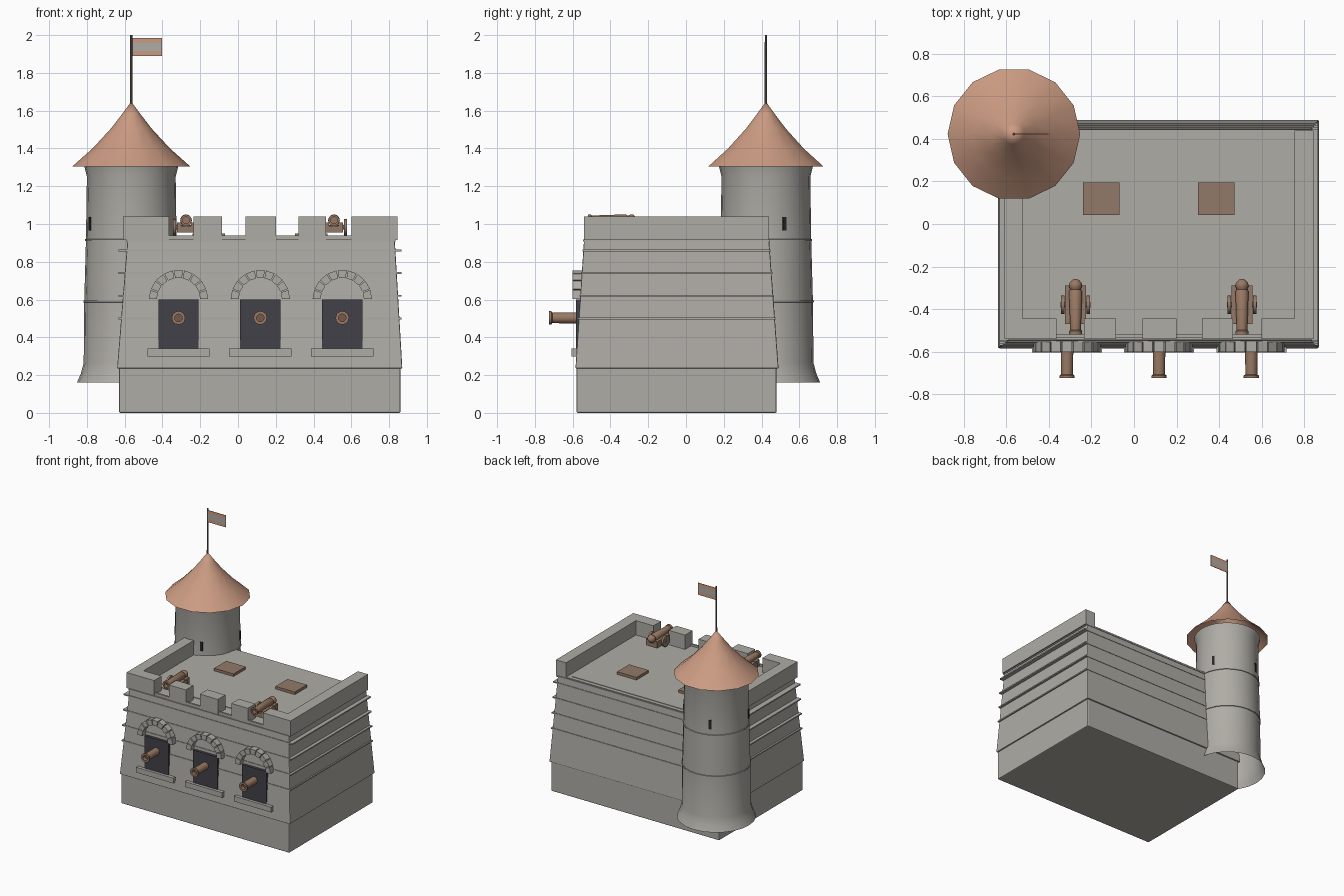
import bpy, bmesh
from math import pi, sin, cos, radians
from mathutils import Matrix, Vector

if "Cube" in bpy.data.objects:
    bpy.data.objects.remove(bpy.data.objects["Cube"], do_unlink=True)


def material(name, rgb):
    m = bpy.data.materials.new(name)
    m.use_nodes = True
    m.diffuse_color = (*rgb, 1)
    m.node_tree.nodes["Principled BSDF"].inputs["Base Color"].default_value = (*rgb, 1)
    return m


STONE = material("warm grey stone", (0.43, 0.415, 0.38))
ROOF = material("terracotta", (0.60, 0.33, 0.225))
WOOD = material("brown wood", (0.29, 0.195, 0.14))
GUN = material("bronze", (0.32, 0.19, 0.125))
BORE = material("dark bronze", (0.17, 0.10, 0.07))
DARK = material("window dark", (0.054, 0.052, 0.066))
SLIT = material("slit black", (0.02, 0.02, 0.023))
POLE = material("pole brown", (0.16, 0.125, 0.10))


def finish(name, bm, mat, smooth=False):
    bmesh.ops.recalc_face_normals(bm, faces=bm.faces)
    me = bpy.data.meshes.new(name)
    bm.to_mesh(me)
    bm.free()
    me.materials.append(mat)
    ob = bpy.data.objects.new(name, me)
    bpy.context.collection.objects.link(ob)
    if smooth:
        bpy.ops.object.select_all(action='DESELECT')
        ob.select_set(True)
        bpy.context.view_layer.objects.active = ob
        bpy.ops.object.shade_smooth_by_angle(angle=radians(40))
    return ob


def frustum(name, mat, z0, bottom, z1, top, bevel=0):
    """Block between two rectangles given as (x0, x1, y0, y1)."""
    bm = bmesh.new()
    rings = []
    for z, (x0, x1, y0, y1) in ((z0, bottom), (z1, top)):
        rings.append([bm.verts.new((x, y, z)) for x, y in
                      ((x0, y0), (x1, y0), (x1, y1), (x0, y1))])
    bm.faces.new(rings[0])
    bm.faces.new(rings[1])
    for i in range(4):
        j = (i + 1) % 4
        bm.faces.new((rings[0][i], rings[0][j], rings[1][j], rings[1][i]))
    ob = finish(name, bm, mat)
    if bevel:
        mod = ob.modifiers.new("soft edges", 'BEVEL')
        mod.width = bevel
        mod.segments = 2
    return ob


def box(name, mat, x0, x1, y0, y1, z0, z1, bevel=0):
    return frustum(name, mat, z0, (x0, x1, y0, y1), z1, (x0, x1, y0, y1), bevel)


def lathe(name, mat, profile, sides, place, caps=False, smooth=True):
    """Spin (radius, height) points round the local z axis."""
    bm = bmesh.new()
    rings = [[bm.verts.new((r * cos(2 * pi * i / sides), r * sin(2 * pi * i / sides), z))
              for i in range(sides)] for r, z in profile]
    for a, b in zip(rings, rings[1:]):
        for i in range(sides):
            j = (i + 1) % sides
            bm.faces.new((a[i], a[j], b[j], b[i]))
    if caps:
        bm.faces.new(rings[0])
        bm.faces.new(rings[-1])
    bmesh.ops.remove_doubles(bm, verts=bm.verts, dist=1e-5)
    bm.transform(place)
    return finish(name, bm, mat, smooth)


def at(x, y, z):
    return Matrix.Translation((x, y, z))


FORWARD = Matrix.Rotation(pi / 2, 4, 'X')    # local z points to the front
SIDEWAYS = Matrix.Rotation(pi / 2, 4, 'Y')   # local z points to +x

# Main building
LOW, HIGH = (-0.64, 0.87, -0.585, 0.49), (-0.585, 0.83, -0.54, 0.44)
Z_LOW, Z_HIGH = 0.235, 0.915
box("plinth", STONE, -0.63, 0.86, -0.58, 0.48, 0, 0.24, 0.008)
frustum("sloping_walls", STONE, Z_LOW, LOW, Z_HIGH, HIGH, 0.006)

# Thin string courses, as wide as the foot of the wall
for n, z in enumerate((0.50, 0.62, 0.74, 0.86)):
    t = (z - Z_LOW) / (Z_HIGH - Z_LOW)
    y0, y1 = (a + (b - a) * t for a, b in zip(LOW[2:], HIGH[2:]))
    box(f"string_course_{n}", STONE, -0.632, 0.865, y0 - 0.004, y1 + 0.004, z - 0.005, z + 0.005)
box("roof_edge_course", STONE, -0.59, 0.835, -0.545, 0.445, 0.908, 0.918)
box("roof_deck", STONE, -0.525, 0.755, -0.53, 0.44, 0.91, 0.925)
box("roof_deck_panel", STONE, -0.49, 0.725, -0.41, 0.41, 0.92, 0.929)
box("front_curb", STONE, -0.525, 0.755, -0.535, -0.52, 0.91, 0.94)

# Parapets and merlons
box("right_parapet", STONE, -0.61, -0.525, -0.54, 0.44, 0.915, 1.04)
box("left_parapet", STONE, 0.755, 0.845, -0.54, 0.44, 0.915, 1.04)
for n, (x0, x1) in enumerate(((-0.525, -0.365), (-0.235, -0.085), (0.04, 0.2),
                              (0.32, 0.465), (0.6, 0.755))):
    box(f"merlon_{n}", STONE, x0, x1, -0.54, -0.445, 0.915, 1.04)

# Roof hatches
for n, x in enumerate((-0.155, 0.388)):
    box(f"hatch_{n}", WOOD, x - 0.086, x + 0.086, 0.042, 0.195, 0.92, 0.95)


def arch_stone(name, x, z, a0, a1, r0=0.115, r1=0.157):
    bm = bmesh.new()
    back = [bm.verts.new((x + r * cos(a), -0.54, z + r * sin(a)))
            for r, a in ((r0, a0), (r1, a0), (r1, a1), (r0, a1))]
    face = bm.faces.new(back)
    out = bmesh.ops.extrude_face_region(bm, geom=[face])["geom"]
    bmesh.ops.translate(bm, vec=Vector((0, -0.062, 0)),
                        verts=[v for v in out if isinstance(v, bmesh.types.BMVert)])
    finish(name, bm, STONE)


# Gun windows with sill, arch and barrel
STONES = 9
for n, x in enumerate((-0.315, 0.118, 0.552)):
    box(f"window_{n}", DARK, x - 0.107, x + 0.107, -0.583, -0.54, 0.34, 0.6)
    box(f"sill_{n}", STONE, x - 0.165, x + 0.165, -0.605, -0.55, 0.298, 0.34)
    for k in range(STONES):
        step = pi / STONES
        arch_stone(f"arch_{n}_stone_{k}", x, 0.6, k * step + 0.02, (k + 1) * step - 0.02)
    lathe(f"window_gun_{n}", GUN,
          [(0.03, 0), (0.028, 0.16), (0.036, 0.165), (0.036, 0.177), (0.02, 0.177), (0.02, 0.15)],
          12, at(x, -0.548, 0.503) @ FORWARD)
    lathe(f"window_gun_bore_{n}", BORE, [(0.02, 0.15), (0, 0.15)], 12,
          at(x, -0.548, 0.503) @ FORWARD)

# Deck cannons on wheeled carriages
for n, x in enumerate((-0.275, 0.508)):
    lathe(f"cannon_barrel_{n}", GUN,
          [(0, 0), (0.016, 0.005), (0.029, 0.02), (0.031, 0.035), (0.024, 0.05), (0.031, 0.06),
           (0.025, 0.24), (0.03, 0.245), (0.03, 0.262), (0.018, 0.262), (0.018, 0.23), (0, 0.23)],
          12, at(x, -0.258, 1.02) @ FORWARD)
    for s in (-1, 1):
        xc = x + s * 0.037
        box(f"carriage_cheek_{n}_{s}", WOOD, xc - 0.012, xc + 0.012, -0.47, -0.29, 0.955, 1.008)
        lathe(f"cannon_wheel_{n}_{s}", WOOD, [(0.043, -0.008), (0.043, 0.008)], 12,
              at(x + s * 0.06, -0.38, 0.983) @ SIDEWAYS, caps=True)
    box(f"carriage_bed_{n}", WOOD, x - 0.04, x + 0.04, -0.47, -0.29, 0.955, 0.99)
    lathe(f"carriage_axle_{n}", WOOD, [(0.012, -0.07), (0.012, 0.07)], 8,
          at(x, -0.38, 0.983) @ SIDEWAYS, caps=True)

# Corner tower, open underneath
TX, TY = -0.565, 0.423
lathe("tower", STONE, [(0.288, 0.16), (0.268, 0.205), (0.252, 0.265), (0.249, 0.59), (0.24, 0.915),
                       (0.235, 1.25), (0.25, 1.31)], 24, at(TX, TY, 0))
for n, (r, z) in enumerate(((0.249, 0.59), (0.24, 0.915))):
    lathe(f"tower_band_{n}", STONE, [(r - 0.005, z - 0.007), (r + 0.005, z - 0.004),
                                     (r + 0.005, z + 0.004), (r - 0.005, z + 0.007)],
          24, at(TX, TY, 0))
for n in range(4):
    slit = box(f"arrow_slit_{n}", SLIT, 0.225, 0.243, -0.01, 0.01, 0.965, 1.037)
    slit.matrix_world = at(TX, TY, 0) @ Matrix.Rotation(radians(24 + 90 * n), 4, 'Z')
lathe("tower_roof", ROOF, [(0.312, 1.305), (0.205, 1.4), (0.108, 1.505), (0.05, 1.58), (0, 1.648)],
      14, at(TX, TY, 0))

# Flagpole and striped flag
lathe("flagpole", POLE, [(0.007, 1.6), (0.006, 2.0)], 8, at(TX, TY, 0), caps=True)
for name, mat, z0, z1 in (("lower", ROOF, 1.89, 1.917), ("middle", STONE, 1.917, 1.957),
                          ("upper", ROOF, 1.957, 1.985)):
    box(f"flag_{name}_stripe", mat, TX + 0.005, -0.403, TY - 0.002, TY + 0.002, z0, z1)
